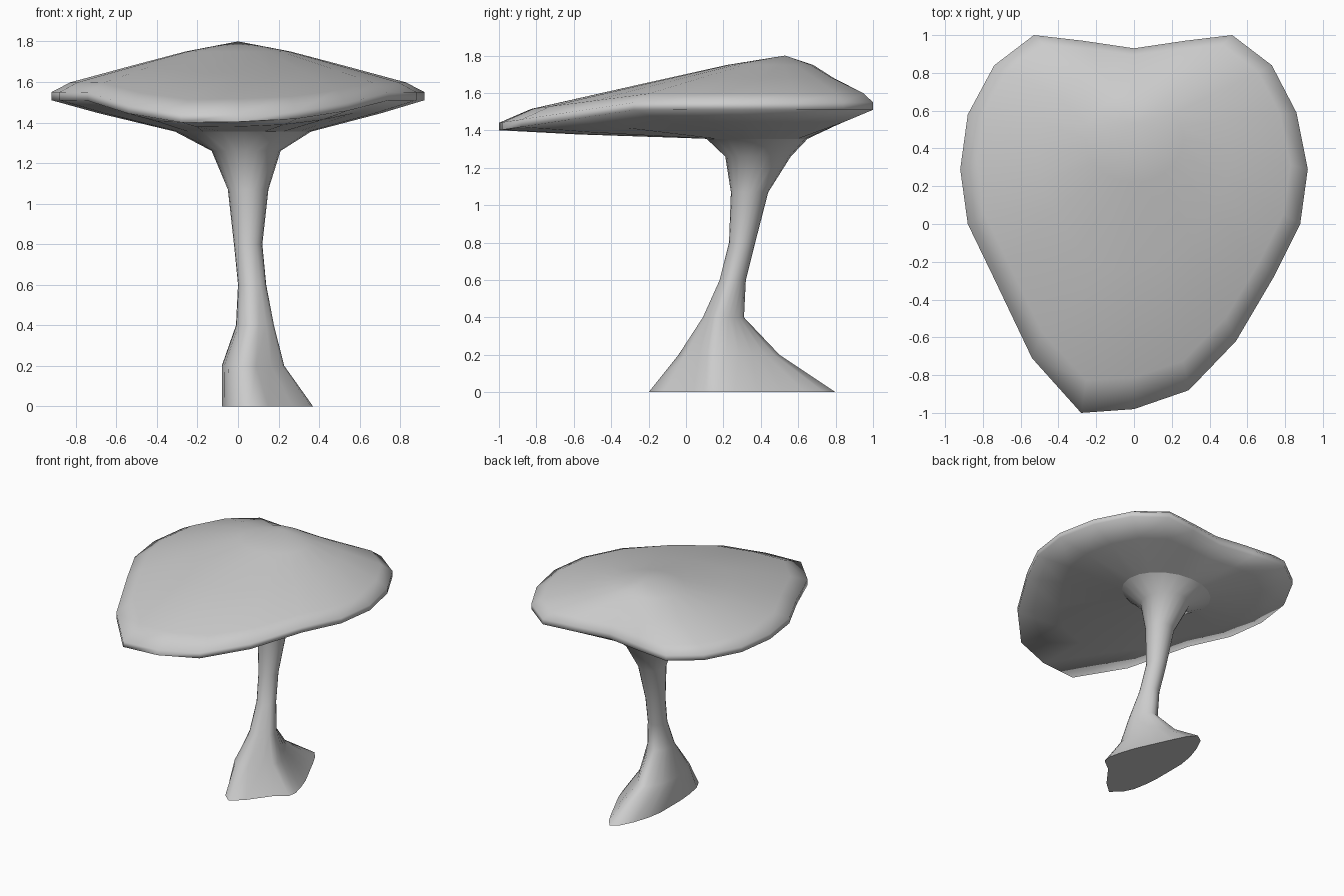
import bpy, bmesh, math

if "Cube" in bpy.data.objects:
    bpy.data.objects.remove(bpy.data.objects["Cube"])

N = 20

# Outlines run clockwise from the front
RIM = [(0, -.98), (-.28, -1), (-.54, -.71), (-.74, -.29), (-.88, 0), (-.92, .29), (-.88, .58),
       (-.74, .84), (-.53, 1), (-.27, .97), (0, .93), (.27, .97), (.52, 1), (.73, .84), (.86, .59),
       (.92, .29), (.88, 0), (.74, -.28), (.54, -.62), (.29, -.88)]
FOOT = [(.06, -.2), (-.01, -.14), (-.05, -.06), (-.07, .05), (-.08, .17), (-.08, .3), (-.08, .42),
        (-.06, .54), (-.02, .66), (.03, .76), (.09, .8), (.14, .74), (.19, .64), (.25, .51),
        (.31, .38), (.35, .26), (.37, .17), (.36, .11), (.27, .04), (.15, -.12)]


def ellipse(x0, x1, y0, y1, z):
    cx, cy, rx, ry = (x0 + x1) / 2, (y0 + y1) / 2, (x1 - x0) / 2, (y1 - y0) / 2
    return [(cx - rx * math.sin(2 * math.pi * i / N),
             cy - ry * math.cos(2 * math.pi * i / N), z) for i in range(N)]


def mix(a, b, t):
    return [tuple(p + (q - p) * t for p, q in zip(u, v)) for u, v in zip(a, b)]


def loft(name, rings, close_bottom=False, apex=None):
    bm = bmesh.new()
    loops = [[bm.verts.new(p) for p in r] for r in rings]
    for a, b in zip(loops, loops[1:]):
        for i in range(N):
            j = (i + 1) % N
            bm.faces.new((a[j], a[i], b[i], b[j]))
    if close_bottom:
        bm.faces.new(loops[0])
    if apex:
        top = bm.verts.new(apex)
        for i in range(N):
            bm.faces.new((loops[-1][(i + 1) % N], loops[-1][i], top))
    me = bpy.data.meshes.new(name)
    bm.to_mesh(me)
    bm.free()
    ob = bpy.data.objects.new(name, me)
    bpy.context.collection.objects.link(ob)
    bpy.ops.object.select_all(action='DESELECT')
    ob.select_set(True)
    bpy.context.view_layer.objects.active = ob
    bpy.ops.object.shade_smooth_by_angle(angle=math.radians(85))
    return ob


# Stem: x range, y range, height, and how much of the foot outline remains
SECTIONS = [(-.08, .37, -.2, .8, 0, 1), (-.08, .23, -.04, .5, .2, .75),
            (-.01, .18, .09, .31, .4, .4), (0, .14, .18, .32, .6, .15),
            (-.02, .12, .23, .37, .8, 0), (-.05, .15, .24, .44, 1.07, 0),
            (-.13, .21, .21, .56, 1.26, 0), (-.31, .36, .11, .65, 1.355, 0)]
stem = []
for x0, x1, y0, y1, z, w in SECTIONS:
    foot = [(x0 + (x + .08) / .45 * (x1 - x0), y0 + (y + .2) * (y1 - y0), z) for x, y in FOOT]
    stem.append(mix(ellipse(x0, x1, y0, y1, z), foot, w))
loft("stem", stem, close_bottom=True)

# Cap: underside flare, thin rim that droops to the front, low dome
rim_low = [(x, y, 1.51 - .15 * max(0, -y - .27)) for x, y in RIM]
rim_high = [(x, y, z + .04) for x, y, z in rim_low]
under = [(x, y, z - .005) for x, y, z in mix(stem[-1], rim_low, .62)]
crown = ellipse(-.26, .26, .22, .68, 1.75)


def dome(t, g):
    return [(p[0], p[1], h[2] + (1.75 - h[2]) * g)
            for p, h in zip(mix(crown, rim_high, t), rim_high)]


loft("cap", [stem[-1], under, rim_low, rim_high, dome(.86, .24), dome(.39, .66), crown],
     apex=(0, .53, 1.8))
